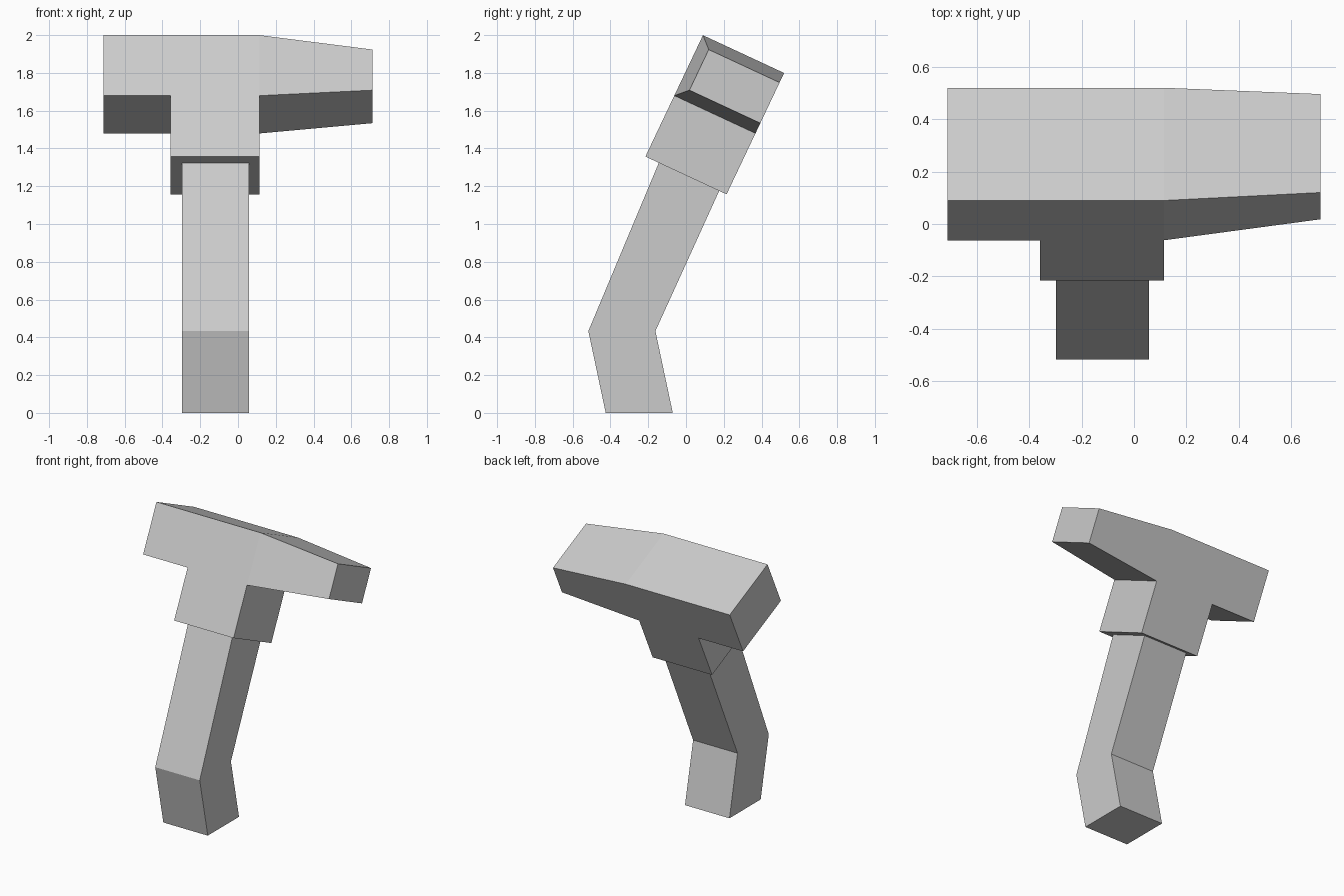
import bpy, bmesh
from mathutils import Vector

if "Cube" in bpy.data.objects:
    bpy.data.objects.remove(bpy.data.objects["Cube"])

grey = bpy.data.materials.new("plain_grey")
grey.diffuse_color = (0.6, 0.6, 0.6, 1)
grey.use_nodes = True
grey.node_tree.nodes["Principled BSDF"].inputs["Base Color"].default_value = grey.diffuse_color

# Tilted frame of the head: corner, direction up its height, direction to its back
ORIGIN = Vector((0, -0.215, 1.357))
UP = Vector((0, 0.305, 0.643)).normalized()
BACK = Vector((0, 0.43, -0.2)).normalized()
DEPTH = 0.474


def head_point(x, u, v):
    return ORIGIN + Vector((x, 0, 0)) + UP * u + BACK * v


def prism(bm, points, offset):
    """Extrude a flat outline by offset; returns the side faces in outline order."""
    a = [bm.verts.new(p) for p in points]
    b = [bm.verts.new(p + offset) for p in points]
    bm.faces.new(a)
    bm.faces.new(b[::-1])
    n = len(a)
    return [bm.faces.new((a[i], b[i], b[(i + 1) % n], a[(i + 1) % n])) for i in range(n)]


def finish(bm, name):
    bmesh.ops.recalc_face_normals(bm, faces=bm.faces[:])
    mesh = bpy.data.meshes.new(name)
    bm.to_mesh(mesh)
    bm.free()
    mesh.materials.append(grey)
    bpy.context.collection.objects.link(bpy.data.objects.new(name, mesh))


# Hammer head: block with a socket below, then a tapered striking end
bm = bmesh.new()
outline = [(-0.712, 0.357), (-0.358, 0.357), (-0.358, 0), (0.115, 0),
           (0.115, 0.357), (0.115, 0.711), (-0.712, 0.711)]
sides = prism(bm, [head_point(x, u, 0) for x, u in outline], BACK * DEPTH)
side = sides[4]
tip = bmesh.ops.extrude_discrete_faces(bm, faces=[side])["faces"][0]
for vert in tip.verts:
    rel = vert.co - ORIGIN
    u = 0.417 if rel.dot(UP) < 0.5 else 0.655
    v = 0.06 if rel.dot(BACK) < 0.2 else DEPTH
    vert.co = head_point(0.712, u, v)
finish(bm, "hammer_head")

# Bent handle, ending flush inside the socket
bm = bmesh.new()
profile = [(-0.425, 0), (-0.07, 0), (-0.162, 0.433), (0.176, 1.176),
           (-0.144, 1.324), (-0.517, 0.433)]
prism(bm, [Vector((-0.297, y, z)) for y, z in profile], Vector((0.354, 0, 0)))
finish(bm, "handle")
